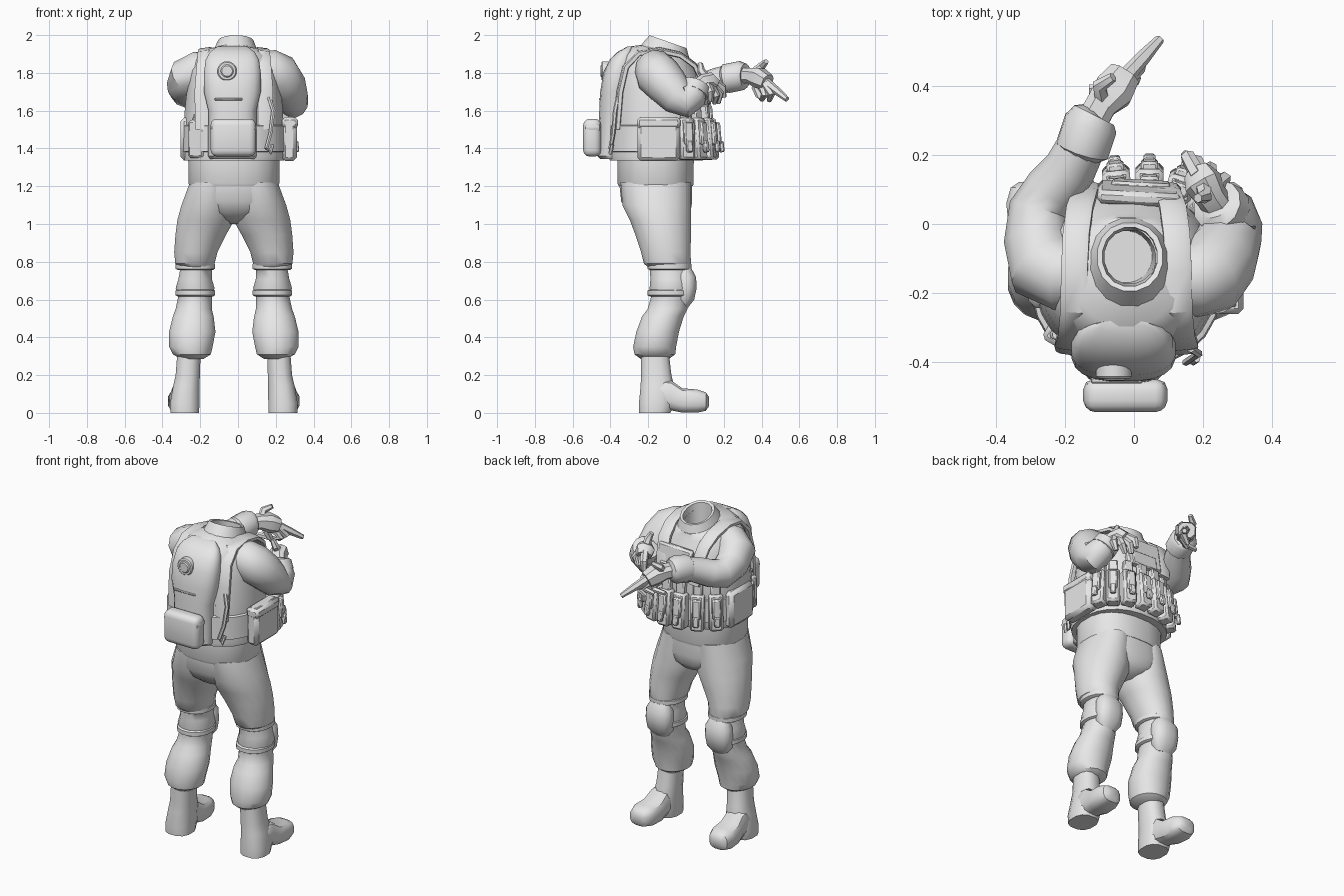
import bpy, bmesh, math
from mathutils import Vector, Matrix

CX = -0.022  # body centre line
grey = bpy.data.materials.new("plain grey")
grey.diffuse_color = (0.8, 0.8, 0.8, 1)


def make(name, bm):
    bmesh.ops.recalc_face_normals(bm, faces=bm.faces)
    me = bpy.data.meshes.new(name)
    bm.to_mesh(me)
    bm.free()
    me.materials.append(grey)
    ob = bpy.data.objects.new(name, me)
    bpy.context.collection.objects.link(ob)
    return ob


def loft(name, rings, n=16, caps=True):
    """Skin rings of (centre, u axis, v axis, squareness)."""
    bm = bmesh.new()
    loops = []
    for c, u, v, e in rings:
        loop = []
        for i in range(n):
            a = 2 * math.pi * (i + 0.5) / n
            f = [math.copysign(abs(t) ** (2 / e), t) for t in (math.cos(a), math.sin(a))]
            loop.append(bm.verts.new(Vector(c) + Vector(u) * f[0] + Vector(v) * f[1]))
        loops.append(loop)
    for a, b in zip(loops, loops[1:]):
        for i in range(n):
            j = (i + 1) % n
            bm.faces.new((a[i], a[j], b[j], b[i]))
    if caps:
        bm.faces.new(loops[0])
        bm.faces.new(loops[-1])
    return make(name, bm)


def zring(z, x, hw, y0, y1, e=2.4, tilt=0.0):
    return ((x, (y0 + y1) / 2, z), (hw, 0, 0), (0, (y1 - y0) / 2, tilt), e)


def tube(name, pts, n=10, flat=1.0, e=2.0):
    """Tapered tube through (x, y, z, radius) points."""
    p = [Vector(q[:3]) for q in pts]
    rings, u = [], Vector((1, 0.01, 0.02))
    for i, q in enumerate(pts):
        t = (p[min(i + 1, len(p) - 1)] - p[max(i - 1, 0)]).normalized()
        u = (u - t * u.dot(t)).normalized()
        rings.append((p[i], u * q[3], t.cross(u) * q[3] * flat, e))
    return loft(name, rings, n)


def box(name, loc, size, rz=0, rx=0, bevel=0.012, seg=1):
    bm = bmesh.new()
    bmesh.ops.create_cube(bm, size=1)
    bmesh.ops.scale(bm, vec=size, verts=bm.verts)
    bmesh.ops.bevel(bm, geom=bm.edges[:], offset=bevel, segments=seg, affect='EDGES', profile=0.5)
    m = Matrix.Translation(loc) @ Matrix.Rotation(math.radians(rz), 4, 'Z') @ Matrix.Rotation(math.radians(rx), 4, 'X')
    bmesh.ops.transform(bm, matrix=m, verts=bm.verts)
    return make(name, bm)


# trousers: one leg profile (z, inner, outer, back, front), built on both sides
LEG = [(1.22, .00, .235, -.35, .03), (1.10, -.01, .28, -.34, .03), (1.02, -.005, .302, -.30, .03),
       (.94, .04, .312, -.27, .03), (.85, .085, .318, -.24, .025), (.79, .10, .312, -.225, .03),
       (.765, .115, .285, -.195, .025), (.71, .115, .295, -.19, .025), (.66, .10, .31, -.195, .025),
       (.62, .115, .295, -.185, .02), (.55, .115, .31, -.205, .01), (.51, .105, .325, -.235, -.01),
       (.43, .095, .345, -.265, -.035), (.35, .11, .345, -.282, -.05), (.31, .12, .325, -.275, -.055),
       (.285, .16, .28, -.24, -.09)]
FOOT = [(-.19, .005, .10, .06), (-.13, .008, .18, .068), (-.08, .012, .175, .068),
        (-.02, .0, .132, .076), (.06, .0, .125, .078), (.105, .01, .11, .062), (.122, .035, .085, .035)]
for s, side in ((-1, "left"), (1, "right")):
    loft(side + "_trouser_leg", [zring(z, CX + s * (a + b) / 2, (b - a) / 2, y0, y1, 2.05)
                                 for z, a, b, y0, y1 in LEG])
    # knee pad and its straps
    loft(side + "_knee_pad", [zring(z, CX + s * .205, hw, -.06, y1, 2.4) for z, hw, y1 in
                              ((.555, .05, .01), (.60, .08, .045), (.66, .086, .058), (.72, .083, .055), (.765, .06, .03))], 12)
    for z in (.775, .635):
        loft(side + "_knee_strap", [zring(z + d, CX + s * .204, .106 + g, -.205 - g, .03 + g, 2.1)
                                    for d, g in ((-.018, -.01), (-.012, 0), (.012, 0), (.018, -.01))])
    # boot: shaft and foot
    loft(side + "_boot_shaft", [zring(z, CX + s * x, hw, y0, y1, 2.5) for z, x, hw, y0, y1 in
                                ((.0, .26, .078, -.25, -.08), (.05, .26, .08, -.252, -.06), (.14, .252, .072, -.243, -.06),
                                 (.2, .244, .066, -.24, -.075), (.33, .237, .063, -.24, -.09))], 12)
    loft(side + "_boot_foot", [((CX + s * (.26 + .07 * max(0, y + .1)), y, (a + b) / 2), (hw, 0, 0),
                                (0, 0, (b - a) / 2), 3.0) for y, a, b, hw in FOOT], 12)

# hips and shirt hem
loft("hips", [zring(1.0, CX, .03, -.20, -.06), zring(1.025, CX, .10, -.265, .0), zring(1.06, CX, .2, -.31, .025),
              zring(1.12, CX, .27, -.345, .035), zring(1.21, CX, .238, -.355, .035),
              zring(1.3, CX, .235, -.355, .035)], 20)
loft("shirt_hem", [zring(1.2, CX, .236, -.358, .038, 2.4), zring(1.215, CX, .243, -.365, .043, 2.4),
                   zring(1.32, CX, .243, -.365, .043, 2.4), zring(1.4, CX, .25, -.37, .05, 2.4)], 20)

# padded vest, open inside the neck
loft("vest", [zring(1.335, CX, .235, -.37, .05, 2.4), zring(1.335, CX, .268, -.405, .09, 2.3),
              zring(1.36, CX, .272, -.41, .10, 2.3), zring(1.6, CX, .262, -.40, .105, 2.2),
              zring(1.72, CX, .25, -.39, .09, 2.2), zring(1.81, CX, .235, -.375, .06, 2.1, -.01),
              zring(1.875, CX, .205, -.34, .03, 2.1, -.025), zring(1.91, CX, .16, -.30, .02, 2, -.03),
              zring(1.925, CX, .085, -.19, -.01, 2, -.03), zring(1.6, CX, .075, -.17, -.02, 2)], 24)
loft("waist_band", [zring(z, CX, .275 + g, -.415 - g, .105 + g, 2.3) for z, g in
                    ((1.38, -.01), (1.385, .004), (1.52, 0), (1.525, -.014))], 24)
# tilted collar
loft("collar", [((-.015, -.115, 1.88), (.13, 0, 0), (0, .145, -.04), 2.1),
                ((-.013, -.105, 1.93), (.11, 0, 0), (0, .12, -.036), 2.1),
                ((-.012, -.095, 1.965), (.096, 0, 0), (0, .1, -.035), 2.1),
                ((-.012, -.095, 1.962), (.08, 0, 0), (0, .086, -.03), 2.1),
                ((-.012, -.095, 1.82), (.074, 0, 0), (0, .078, -.03), 2.1)], 16, False)
# shoulder straps over the vest
for s, side in ((-1, "left"), (1, "right")):
    def sx(d):
        return CX + s * d
    tube(side + "_shoulder_strap", [(sx(.11), .108, 1.62, .036), (sx(.12), .092, 1.74, .038), (sx(.135), .045, 1.84, .04),
                                    (sx(.145), -.03, 1.895, .04), (sx(.15), -.14, 1.92, .04), (sx(.15), -.25, 1.905, .042),
                                    (sx(.155), -.32, 1.83, .044), (sx(.165), -.35, 1.7, .044),
                                    (sx(.165), -.365, 1.5, .04)], 8, .35, 4)
box("chest_panel", (.015, .088, 1.72), (.24, .04, .19), -3, 10)
box("chest_flap", (.02, .112, 1.67), (.17, .025, .09), -3, 6, .008)

# flat back pack with disc, slit, lower pouch
loft("back_pack", [zring(z, -.03, hw, y0, -.28, 2.7) for z, hw, y0 in
                   ((1.345, .12, -.455), (1.36, .13, -.47), (1.6, .128, -.46), (1.7, .152, -.455), (1.8, .152, -.438),
                    (1.87, .142, -.405), (1.91, .12, -.365), (1.94, .08, -.31))], 20)
for r, y in ((.052, -.447), (.034, -.453)):
    loft("back_disc", [((-.058, y + d, 1.81), (r - g, 0, 0), (0, 0, r - g), 2)
                       for d, g in ((.05, 0), (.006, 0), (0, .006))], 20)
box("back_slit_cover", (-.05, -.453, 1.66), (.15, .016, .012), bevel=.004)
box("back_pouch", (-.025, -.497, 1.457), (.24, .095, .2), bevel=.034, seg=3)
box("back_pouch_lid", (-.025, -.495, 1.51), (.245, .092, .07), bevel=.03, seg=2)

# side pouches, radio and hanging strap
box("right_side_pouch", (.272, -.145, 1.45), (.08, .225, .235), bevel=.02)
box("right_side_pouch_lid", (.275, -.145, 1.535), (.084, .23, .06), bevel=.015)
box("left_side_pouch", (-.275, -.13, 1.45), (.06, .225, .225), bevel=.02)
box("radio_pouch", (-.205, -.32, 1.45), (.10, .08, .2), -30)
box("radio", (-.205, -.32, 1.53), (.07, .05, .07), -30, bevel=.008)
tube("radio_knob", [(-.225, -.32, 1.54, .012), (-.225, -.32, 1.58, .012)], 8)
tube("hanging_strap", [(.165, -.36, 1.67, .012), (.187, -.375, 1.6, .012), (.172, -.385, 1.48, .011),
                       (.15, -.40, 1.40, .011), (.17, -.40, 1.375, .011), (.182, -.39, 1.42, .011)], 6)

# magazine pouches around the front
for x, y, a in ((-.225, .03, 45), (-.145, .09, 24), (-.05, .125, 6), (.045, .13, 0), (.135, .11, -16),
                (.205, .06, -40), (.25, .0, -72)):
    out = Matrix.Rotation(math.radians(a), 3, 'Z') @ Vector((0, 1, 0))
    base = Vector((x, y, 1.45))
    box("magazine_pouch", base, (.08, .075, .22), a, 5)
    box("magazine", base + Vector((0, 0, .125)) - out * .008, (.056, .04, .11), a, 5, .008)
    box("pouch_flap", base + out * .035 + Vector((0, 0, .03)), (.05, .04, .12), a, 5, .008)
    box("pouch_buckle", base + out * .06 + Vector((0, 0, -.04)), (.034, .024, .06), a, 5, .006)

# left arm reaching forward
tube("left_sleeve", [(-.14, -.15, 1.83, .085), (-.20, -.15, 1.815, .105), (-.258, -.125, 1.78, .112),
                     (-.28, -.05, 1.73, .098), (-.275, .04, 1.705, .088), (-.235, .10, 1.72, .082),
                     (-.185, .16, 1.75, .076), (-.15, .23, 1.775, .07)], 12)
tube("left_cuff", [(-.155, .20, 1.765, .06), (-.15, .215, 1.77, .08), (-.125, .29, 1.785, .08),
                   (-.115, .315, 1.785, .065), (-.11, .32, 1.785, .04)], 12)
tube("left_palm", [(-.12, .30, 1.785, .048), (-.095, .345, 1.785, .048), (-.06, .385, 1.775, .062),
                   (-.03, .43, 1.75, .05)], 8, .9, 2.6)
# right arm folded in front of the chest
tube("right_sleeve", [(.10, -.17, 1.83, .085), (.16, -.165, 1.82, .108), (.21, -.15, 1.79, .12), (.25, -.10, 1.735, .112),
                      (.278, -.04, 1.665, .095), (.288, .0, 1.645, .085), (.275, .03, 1.675, .08),
                      (.255, .045, 1.71, .072)], 12)
tube("right_cuff", [(.268, .035, 1.685, .06), (.264, .038, 1.69, .08), (.24, .055, 1.735, .076),
                    (.236, .06, 1.742, .05)], 12)
tube("right_palm", [(.245, .05, 1.72, .045), (.22, .085, 1.75, .046), (.20, .12, 1.755, .055),
                    (.185, .15, 1.735, .042)], 8, .85, 2.6)
# gloved fingers, each a short bent tube
FINGERS = [("left", [(-.03, .42, 1.755), (.025, .48, 1.705), (.075, .535, 1.66)]),
           ("left", [(-.02, .42, 1.74), (.015, .455, 1.69), (-.03, .44, 1.655)]),
           ("left", [(-.04, .40, 1.73), (.0, .42, 1.685), (-.06, .40, 1.66)]),
           ("left", [(-.07, .37, 1.73), (-.05, .39, 1.68), (-.13, .39, 1.675)]),
           ("left", [(-.09, .36, 1.80), (-.10, .40, 1.835), (-.06, .425, 1.86)]),
           ("right", [(.20, .11, 1.77), (.205, .08, 1.81), (.185, .075, 1.85)]),
           ("right", [(.185, .14, 1.76), (.155, .195, 1.72), (.15, .20, 1.67)]),
           ("right", [(.195, .14, 1.73), (.18, .18, 1.69), (.16, .17, 1.64)]),
           ("right", [(.22, .13, 1.73), (.22, .16, 1.68), (.19, .15, 1.64)]),
           ("right", [(.235, .11, 1.74), (.26, .13, 1.70), (.24, .13, 1.65)])]
for side, pts in FINGERS:
    tube(side + "_finger", [(*p, r) for p, r in zip(pts, (.025, .022, .014))], 6)

# smooth shading with crisp edges
for ob in bpy.context.collection.objects:
    ob.select_set(True)
    bpy.context.view_layer.objects.active = ob
bpy.ops.object.shade_smooth_by_angle(angle=math.radians(38))
